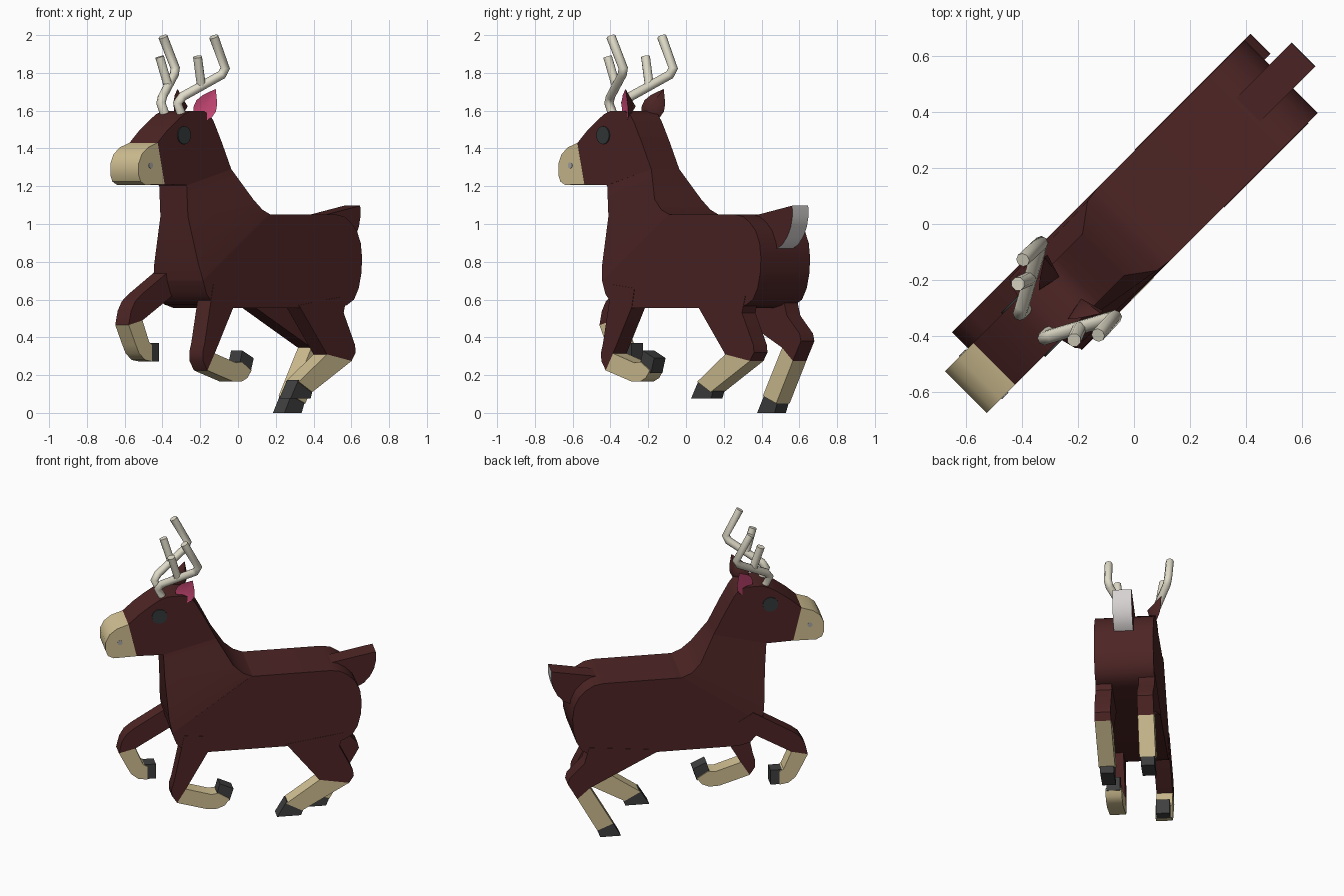
import bpy, bmesh, math
from mathutils import Vector

if "Cube" in bpy.data.objects:
    bpy.data.objects.remove(bpy.data.objects["Cube"])

R = math.sqrt(0.5)
BACK = Vector((R, R, 0))      # along the spine, towards the tail
SIDE = Vector((R, -R, 0))     # across the body


def P(s, t, z):
    return BACK * s + SIDE * t + Vector((0, 0, z))


def mat(name, col):
    m = bpy.data.materials.new(name)
    m.diffuse_color = (*col, 1)
    m.use_nodes = True
    m.node_tree.nodes["Principled BSDF"].inputs["Base Color"].default_value = m.diffuse_color
    return m


BROWN = mat("brown coat", (0.075, 0.018, 0.018))
TAN = mat("tan", (0.64, 0.53, 0.29))
ANTLER = mat("antler ivory", (0.74, 0.71, 0.58))
PINK = mat("ear pink", (0.72, 0.08, 0.22))
HOOF = mat("hoof grey", (0.05, 0.05, 0.05))
EYE = mat("eye dark", (0.035, 0.042, 0.042))
WHITE = mat("tail white", (0.68, 0.64, 0.64))
GREY = mat("nostril grey", (0.40, 0.39, 0.38))


def finish(bm, name, mats, rule=None, angle=35):
    bmesh.ops.recalc_face_normals(bm, faces=bm.faces[:])
    bm.normal_update()
    if rule:
        for f in bm.faces:
            f.material_index = rule(f)
    me = bpy.data.meshes.new(name)
    bm.to_mesh(me)
    bm.free()
    for m in mats:
        me.materials.append(m)
    ob = bpy.data.objects.new(name, me)
    bpy.context.collection.objects.link(ob)
    bpy.ops.object.select_all(action='DESELECT')
    ob.select_set(True)
    bpy.context.view_layer.objects.active = ob
    bpy.ops.object.shade_smooth_by_angle(angle=math.radians(angle))
    return ob


def prism(name, pts, t0, t1, mats, rule=None, angle=35):
    """Side profile of (s, z) points extruded across the body."""
    bm = bmesh.new()
    a = [bm.verts.new(P(s, t0, z)) for s, z in pts]
    b = [bm.verts.new(P(s, t1, z)) for s, z in pts]
    bm.faces.new(a)
    bm.faces.new(b)
    n = len(pts)
    for i in range(n):
        j = (i + 1) % n
        bm.faces.new((a[i], a[j], b[j], b[i]))
    return finish(bm, name, mats, rule, angle)


# body
prism("body", [(-.445, .70), (-.42, .63), (-.37, .575), (-.30, .556), (.57, .556), (.63, .57),
               (.685, .60), (.72, .66), (.74, .74), (.745, .82), (.735, .90), (.705, .965),
               (.66, 1.01), (.61, 1.04), (.55, 1.05), (.05, 1.05)], -.184, .184, [BROWN])

# neck: rows of (front s, z, half width, back s, z, half width)
rows = [(-.487, 1.205, .103, -.155, 1.29, .105), (-.478, 1.04, .103, -.06, 1.13, .175),
        (-.462, .79, .165, .0, 1.075, .184), (-.445, .70, .184, .06, 1.05, .184)]
bm = bmesh.new()
rings = [[bm.verts.new(P(*v)) for v in ((a, -c, b), (a, c, b), (d, f, e), (d, -f, e))]
         for a, b, c, d, e, f in rows]
for lo, hi in zip(rings, rings[1:]):
    for i in range(4):
        j = (i + 1) % 4
        bm.faces.new((lo[i], lo[j], hi[j], hi[i]))
bm.faces.new(rings[0])
bm.faces.new(rings[-1])
finish(bm, "neck", [BROWN])

# head and snout
prism("head", [(-.655, 1.21), (-.707, 1.43), (-.64, 1.49), (-.565, 1.545), (-.51, 1.58), (-.46, 1.598),
               (-.36, 1.598), (-.315, 1.58), (-.285, 1.54), (-.225, 1.43), (-.155, 1.29), (-.487, 1.205)],
      -.105, .105, [BROWN])
prism("snout", [(-.655, 1.21), (-.707, 1.43), (-.78, 1.405), (-.825, 1.37), (-.85, 1.32), (-.85, 1.26),
                (-.835, 1.225), (-.80, 1.207)], -.106, .106, [TAN])


# round plates on both sides of the head
def disc(name, s, z, r, t, thick, m, sides):
    pts = [(s + r * math.cos(2 * math.pi * k / sides), z + r * math.sin(2 * math.pi * k / sides))
           for k in range(sides)]
    prism(name, pts, t, t + thick, [m])


for sg, tag in ((1, "right"), (-1, "left")):
    disc("eye_" + tag, -.512, 1.47, .048, sg * .104, sg * .008, EYE, 16)
    disc("nostril_" + tag, -.76, 1.31, .016, sg * .105, sg * .004, GREY, 10)

    # ears: leaf shape, domed back and hollow pink front
    n = (P(-.45, sg * .89, 0)).normalized()
    base, tip = P(-.375, sg * .085, 1.56), P(-.31, sg * .143, 1.715)
    across = n.cross(tip - base).normalized()
    bm = bmesh.new()
    prof = [(.0, .035), (.2, .058), (.42, .062), (.65, .046), (.85, .02)]
    out = [base.lerp(tip, k) + across * w for k, w in prof] + [tip] + \
          [base.lerp(tip, k) - across * w for k, w in reversed(prof)]
    ring = [bm.verts.new(v) for v in out]
    mid = base.lerp(tip, .4)
    front, back = bm.verts.new(mid - n * .012), bm.verts.new(mid - n * .06)
    fronts = []
    for i in range(len(ring)):
        j = (i + 1) % len(ring)
        fronts.append(bm.faces.new((ring[i], ring[j], front)))
        bm.faces.new((ring[i], ring[j], back))
    for f in fronts:
        f.material_index = 1
    finish(bm, "ear_" + tag, [BROWN, PINK], None, 60)

    # antlers: one beam and one tine as rounded bars
    cu = bpy.data.curves.new("antler_" + tag, 'CURVE')
    cu.dimensions = '3D'
    cu.bevel_depth = .025
    cu.bevel_resolution = 2
    cu.use_fill_caps = True
    for path in ([(-.475, .062, 1.56), (-.515, .062, 1.64), (-.49, .075, 1.675), (-.30, .178, 1.79),
                  (-.283, .187, 1.825), (-.372, .19, 1.992)],
                 [(-.40, .125, 1.735), (-.445, .142, 1.885)]):
        sp = cu.splines.new('POLY')
        sp.points.add(len(path) - 1)
        for pt, (s, t, z) in zip(sp.points, path):
            pt.co = (*P(s, sg * t, z), 1)
    cu.materials.append(ANTLER)
    bpy.context.collection.objects.link(bpy.data.objects.new("antler_" + tag, cu))

# tail with white underside
prism("tail", [(.575, 1.045), (.855, 1.097), (.857, 1.04), (.845, .985), (.82, .935), (.78, .89), (.73, .865),
               (.66, .88)], -.06, .06, [BROWN, WHITE],
      lambda f: 1 if abs(f.normal.dot(SIDE)) < .5 and (f.normal.dot(BACK) > .4) and f.normal.z < .3 else 0)


# legs: upper part, lower part, hoof
def leg(name, side, upper, lower, hoof):
    a, b = side * .085, side * .186
    prism(name + "_upper", upper, a, b, [BROWN])
    prism(name + "_lower", lower, a, b, [TAN])
    prism(name + "_hoof", hoof, a + side * .008, b - side * .008, [HOOF])


leg("front_leg_right", 1,
    [(-.37, .68), (-.435, .37), (-.45, .32), (-.448, .275), (-.415, .225), (-.36, .315), (-.22, .56), (-.2, .66)],
    [(-.415, .225), (-.225, .167), (-.16, .165), (-.115, .185), (-.085, .225), (-.155, .27), (-.2, .265),
     (-.36, .315)],
    [(-.17, .245), (-.145, .33), (-.06, .29), (-.085, .21)])
leg("front_leg_left", -1,
    [(-.39, .775), (-.64, .625), (-.685, .59), (-.715, .54), (-.733, .465), (-.63, .49), (-.32, .67), (-.3, .72)],
    [(-.733, .465), (-.68, .36), (-.655, .315), (-.61, .28), (-.555, .272), (-.555, .36), (-.58, .375),
     (-.63, .49)],
    [(-.585, .37), (-.50, .37), (-.50, .272), (-.565, .272)])
leg("hind_leg_right", 1,
    [(.27, .57), (.48, .31), (.665, .275), (.695, .32), (.69, .36), (.605, .53), (.63, .62)],
    [(.48, .31), (.27, .165), (.37, .11), (.665, .275)],
    [(.275, .175), (.215, .075), (.365, .075), (.38, .115)])
leg("hind_leg_left", -1,
    [(.19, .57), (.635, .345), (.715, .275), (.775, .38), (.765, .42), (.67, .515), (.64, .62)],
    [(.635, .345), (.49, .09), (.59, .05), (.715, .275)],
    [(.493, .095), (.44, 0), (.57, 0), (.59, .05)])
